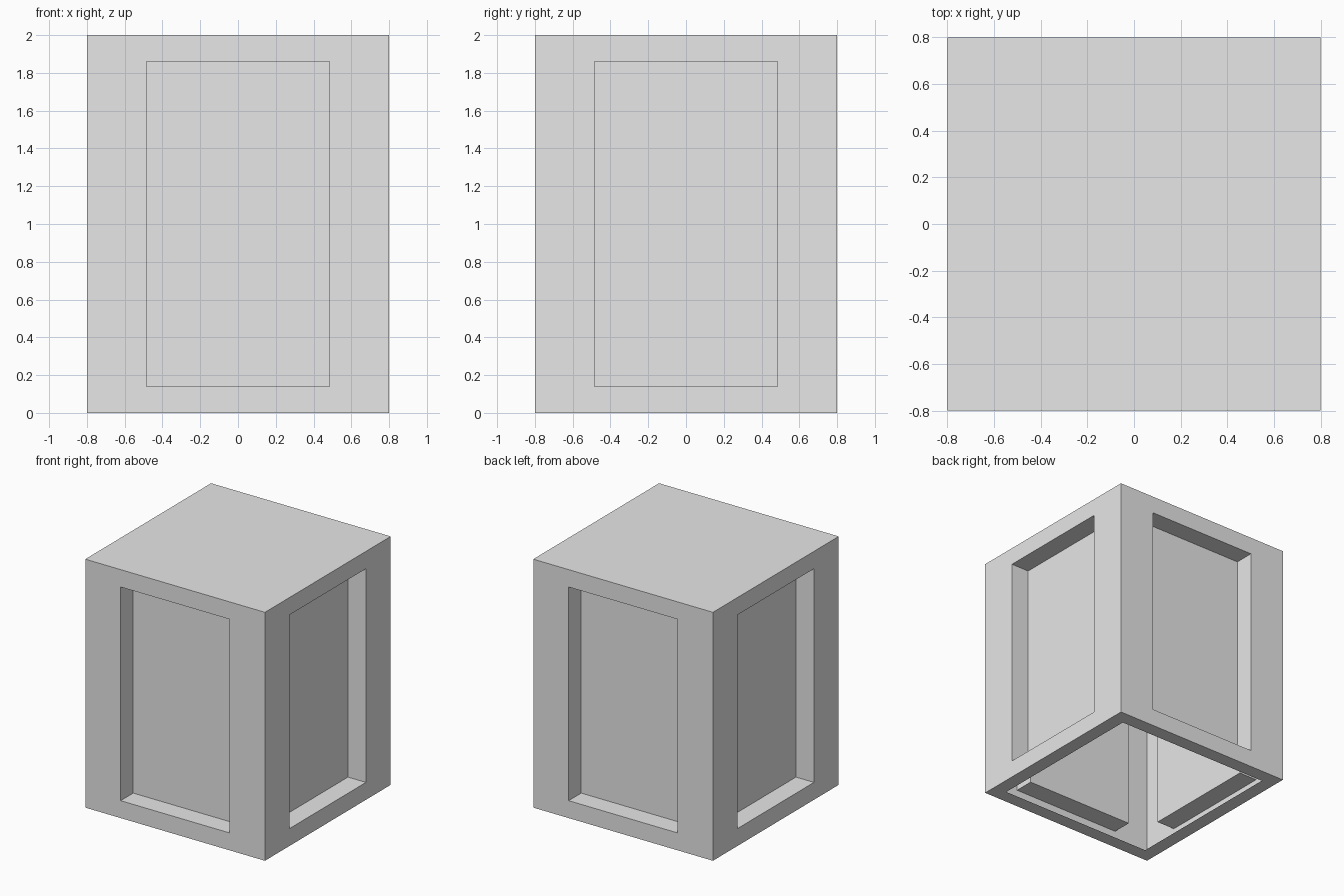
import bpy
import bmesh
from mathutils import Matrix

default = bpy.data.objects.get("Cube")
if default:
    bpy.data.objects.remove(default, do_unlink=True)

WIDTH, HEIGHT = 1.6, 2.0
PANEL_W, PANEL_H = 0.97, 1.72
DEPTH = 0.16          # panel recess depth
RIM = 0.16            # border around the open underside

# Single flat grey
grey = bpy.data.materials.new("light_grey")
grey.use_nodes = True
color = (0.8, 0.8, 0.8, 1)
grey.diffuse_color = color
grey.node_tree.nodes["Principled BSDF"].inputs["Base Color"].default_value = color


def inset(bm, face, thickness):
    """Inset one face in its own plane; the face itself becomes the inner one."""
    bmesh.ops.inset_individual(bm, faces=[face], thickness=thickness, depth=0)
    return face


def recess_panel(bm, face):
    """Sink a tall rectangular panel into an upright wall."""
    normal = face.normal.copy()
    inset(bm, face, 0.1)
    for v in face.verts:
        for axis, half in ((0, PANEL_W / 2), (1, PANEL_W / 2)):
            if abs(normal[axis]) < 0.5:
                v.co[axis] = half if v.co[axis] > 0 else -half
        side = 1 if v.co.z > HEIGHT / 2 else -1
        v.co.z = HEIGHT / 2 + side * PANEL_H / 2
    inner = bmesh.ops.extrude_discrete_faces(bm, faces=[face])["faces"][0]
    bmesh.ops.translate(bm, verts=inner.verts, vec=-normal * DEPTH)


# Box body standing on the ground
bm = bmesh.new()
bmesh.ops.create_cube(bm, size=1, matrix=Matrix.Translation((0, 0, HEIGHT / 2))
                      @ Matrix.Diagonal((WIDTH, WIDTH, HEIGHT, 1)))
bm.normal_update()
walls = [f for f in bm.faces if abs(f.normal.z) < 0.5]
base = next(f for f in bm.faces if f.normal.z < -0.5)

# Recessed panels on all four walls
for wall in walls:
    recess_panel(bm, wall)

# Open underside with a flat rim, so the shell is hollow
opening = inset(bm, base, RIM)
bmesh.ops.delete(bm, geom=[opening], context="FACES_ONLY")

mesh = bpy.data.meshes.new("panelled_box")
bm.to_mesh(mesh)
bm.free()
mesh.materials.append(grey)
bpy.context.collection.objects.link(bpy.data.objects.new("panelled_box", mesh))
